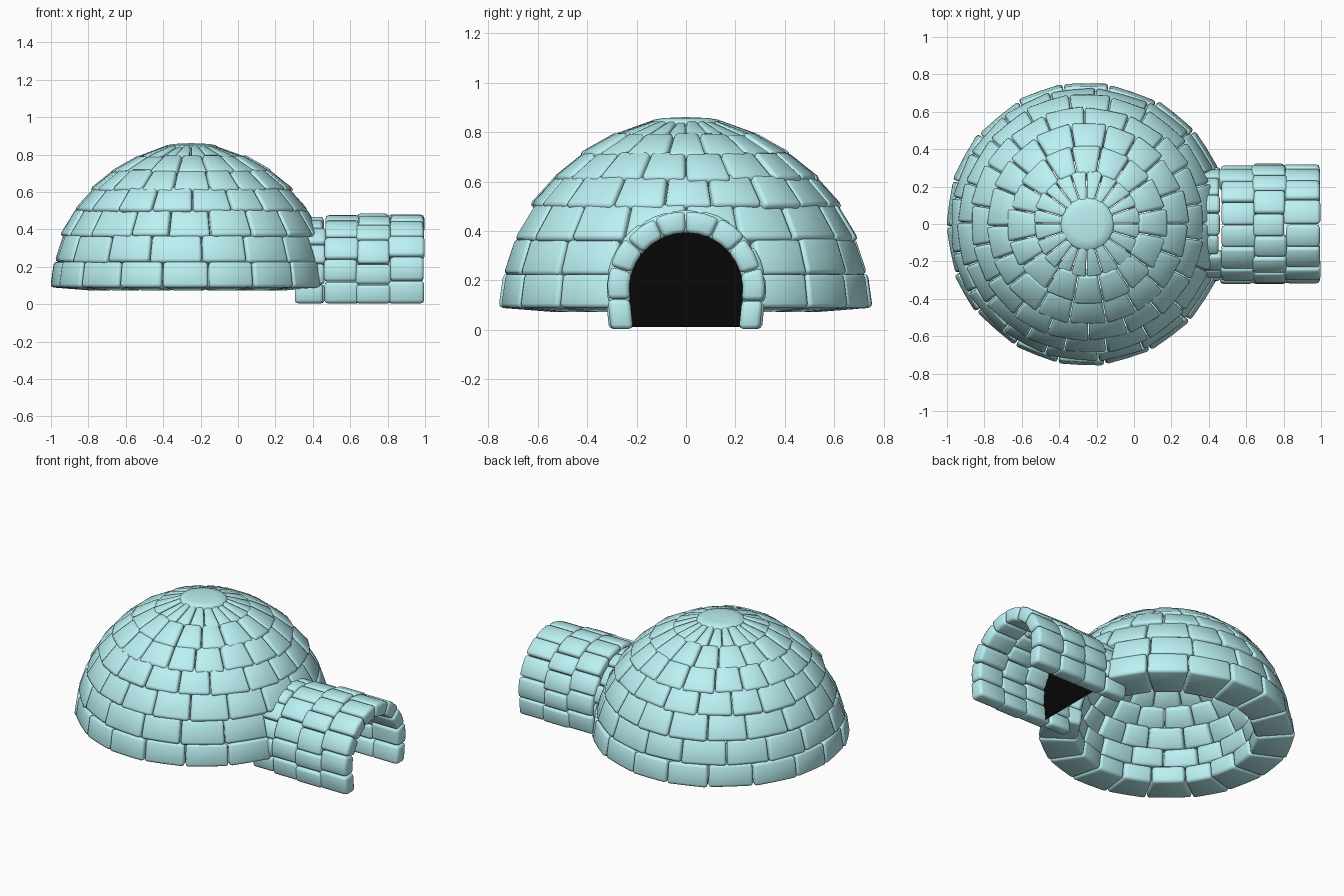
import bpy, bmesh, math, random
from mathutils import Vector

if "Cube" in bpy.data.objects:
    bpy.data.objects.remove(bpy.data.objects["Cube"])

random.seed(4)
CX = -0.25          # dome centre on x
DOOR = 0.29         # half width of the doorway gap in the dome


def material(name, color):
    m = bpy.data.materials.new(name)
    m.diffuse_color = color
    m.use_nodes = True
    m.node_tree.nodes["Principled BSDF"].inputs["Base Color"].default_value = m.diffuse_color
    return m


ICE = material("ice", (0.50, 0.88, 0.90, 1))
DARK = material("dark", (0.002, 0.002, 0.002, 1))


def jit(a):
    return random.uniform(-a, a)


def block(bm, fn, u0, u1, bevel):
    """Rounded block; fn(u, v, w) maps along, across and depth to space."""
    b = bmesh.new()
    n = 2
    g = [[b.verts.new(fn(u0 + (u1 - u0) * i / n, v, w))
          for v, w in ((0, 0), (1, 0), (1, 1), (0, 1))] for i in range(n + 1)]
    for i in range(n):
        for k in range(4):
            j = (k + 1) % 4
            b.faces.new((g[i][k], g[i][j], g[i + 1][j], g[i + 1][k]))
    b.faces.new(g[0])
    b.faces.new(g[n][::-1])
    bmesh.ops.recalc_face_normals(b, faces=b.faces)
    edges = [e for e in b.edges if e.calc_face_angle(0) > math.radians(40)]
    bmesh.ops.bevel(b, geom=edges, offset=bevel, segments=2, profile=0.5,
                    affect='EDGES', clamp_overlap=True)
    me = bpy.data.meshes.new("tmp")
    b.to_mesh(me)
    b.free()
    bm.from_mesh(me)
    bpy.data.meshes.remove(me)


def finish(bm, name, mat):
    me = bpy.data.meshes.new(name)
    bm.to_mesh(me)
    bm.free()
    for p in me.polygons:
        p.use_smooth = True
    me.materials.append(mat)
    ob = bpy.data.objects.new(name, me)
    bpy.context.collection.objects.link(ob)
    return ob


# dome courses: bottom radius/z, top radius/z, block count, thickness
ROWS = [
    (0.760, 0.090, 0.740, 0.230, 18, 0.23),
    (0.738, 0.226, 0.690, 0.372, 18, 0.21),
    (0.702, 0.368, 0.612, 0.514, 18, 0.19),
    (0.636, 0.504, 0.522, 0.630, 18, 0.17),
    (0.548, 0.616, 0.412, 0.724, 18, 0.15),
    (0.434, 0.713, 0.278, 0.800, 16, 0.13),
    (0.290, 0.79, 0.130, 0.848, 20, 0.10),
]
for idx, (r0, z0, r1, z1, n, th) in enumerate(ROWS):
    bm = bmesh.new()
    gap = math.asin(DOOR / r0) if idx < 2 else 0
    start = gap if gap else (idx % 2) * math.pi / n
    span = 2 * math.pi - 2 * gap
    if gap:
        n = 16 - idx
    step = span / n
    cuts = [start + i * step + (jit(step * 0.1) if 0 < i < n else 0)
            for i in range(n + 1)]
    for i in range(n):
        a0, a1 = cuts[i], cuts[i + 1]
        mid, half = (a0 + a1) / 2, (a1 - a0) / 2
        dr, dz = jit(0.006), jit(0.004)

        def dome(a, v, w):
            r, z = (r1, z1) if v else (r0, z0)
            r, z = r + dr, z + (dz if idx else 0)
            k = 1 - w * th / math.hypot(r, z - 0.05)
            r, z = r * k, 0.05 + (z - 0.05) * k
            # base course: underside slopes down toward the inside
            if idx == 0 and w and not v:
                z = 0.072
            # flatten the block partway to its chord
            if abs(a - mid) < half * 0.5:
                r *= 0.35 + 0.65 * math.cos(half)
            return Vector((CX + r * math.cos(a), r * math.sin(a), z))

        g = 0.003 / r0
        block(bm, dome, a0 + g, a1 - g, 0.011 if idx == 6 else 0.018)
    finish(bm, f"dome_course_{idx + 1}", ICE)

# crown cap: a shallow lathed plug
bm = bmesh.new()
profile = [(0.0, 0.76), (0.11, 0.76), (0.14, 0.80), (0.143, 0.838),
           (0.132, 0.850), (0.09, 0.857), (0.0, 0.861)]
pv = [bm.verts.new((r, 0, z)) for r, z in profile]
pe = [bm.edges.new(p) for p in zip(pv, pv[1:])]
bmesh.ops.spin(bm, geom=pv + pe, cent=(0, 0, 0), axis=(0, 0, 1),
               angle=2 * math.pi, steps=32)
bmesh.ops.remove_doubles(bm, verts=bm.verts, dist=0.0005)
bmesh.ops.recalc_face_normals(bm, faces=bm.faces)
finish(bm, "crown_cap", ICE).location.x = CX

# entrance tunnel: arches on straight legs
LEG = 0.16
R_IN = 0.230
RC = 0.272
LENGTH = 2 * LEG + math.pi * RC


def arch(s, r):
    """Point (y, z) at path length s on an arch of radius r."""
    if s < LEG:
        return r - 0.1 * (LEG - s), s
    if s > LENGTH - LEG:
        return -r + 0.1 * (s - LENGTH + LEG), LENGTH - s
    a = (s - LEG) / RC
    return r * math.cos(a), LEG + r * math.sin(a)


RINGS = [(0.30, 0.462, 0.302, 11), (0.462, 0.645, 0.316, 10),
         (0.635, 0.812, 0.323, 11), (0.805, 0.998, 0.317, 10)]
for idx, (x0, x1, ro, n) in enumerate(RINGS):
    bm = bmesh.new()
    step = LENGTH / n
    cuts = [i * step + (jit(0.008) if 0 < i < n else 0) for i in range(n + 1)]
    for i in range(n):
        dr, d0 = jit(0.005), jit(0.008)
        d1 = jit(0.010) if idx < 3 else -abs(jit(0.006))

        def tunnel(s, v, w):
            y, z = arch(s, R_IN if w else ro + dr)
            return Vector((x1 + d1 if v else x0 + d0, y, z + 0.003))

        block(bm, tunnel, cuts[i] + 0.001, cuts[i + 1] - 0.001, 0.018)
    finish(bm, f"tunnel_arch_{idx + 1}", ICE)

# dark doorway panel inside the tunnel
bm = bmesh.new()
pts = [arch(LENGTH * i / 40, R_IN + 0.01) for i in range(41)]
bm.faces.new([bm.verts.new((0.50, y, z + 0.012)) for y, z in pts])
finish(bm, "doorway_dark", DARK)
